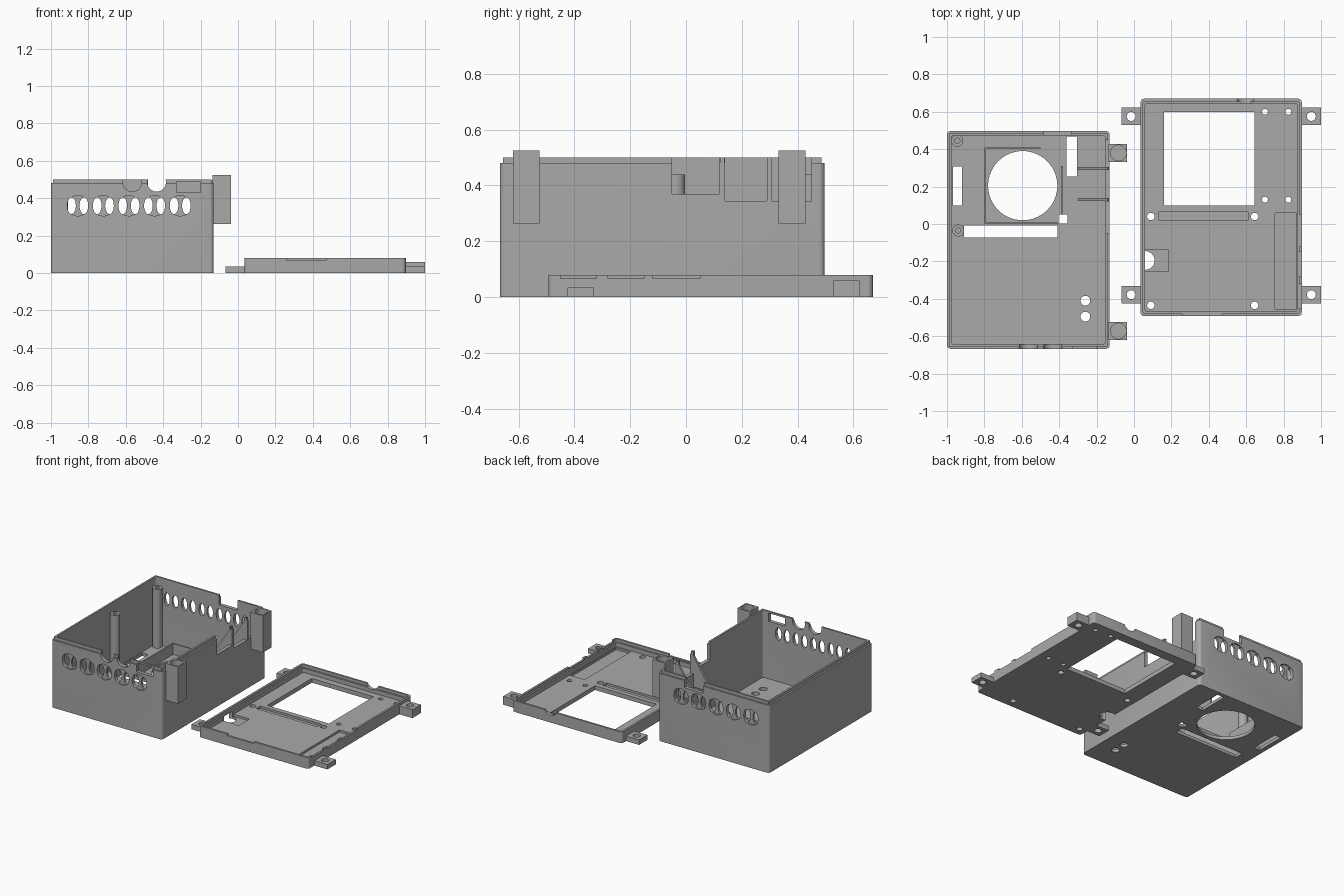
import bpy, bmesh, math
from mathutils import Matrix, Vector

if "Cube" in bpy.data.objects:
    bpy.data.objects.remove(bpy.data.objects["Cube"])

mat = bpy.data.materials.new("mid grey plastic")
mat.diffuse_color = (0.40, 0.40, 0.40, 1)
mat.use_nodes = True
mat.node_tree.nodes["Principled BSDF"].inputs["Base Color"].default_value = mat.diffuse_color


def block(bm, x0, x1, y0, y1, z0, z1, r=0):
    """Box by its limits, with optional rounded vertical edges."""
    m = Matrix.Translation(((x0 + x1) / 2, (y0 + y1) / 2, (z0 + z1) / 2)) @ \
        Matrix.Diagonal((x1 - x0, y1 - y0, z1 - z0, 1))
    vs = bmesh.ops.create_cube(bm, size=1, matrix=m)["verts"]
    if r:
        es = {e for v in vs for e in v.link_edges
              if abs(e.verts[0].co.z - e.verts[1].co.z) > 1e-4}
        bmesh.ops.bevel(bm, geom=list(es), offset=r, segments=4, profile=0.5, affect='EDGES')


def rod(bm, x, y, z0, z1, r, n=32):
    bmesh.ops.create_cone(bm, cap_ends=True, segments=n, radius1=r, radius2=r,
                          depth=z1 - z0, matrix=Matrix.Translation((x, y, (z0 + z1) / 2)))


def rod_y(bm, x, z, y0, y1, rx, rz, n=24):
    """Elliptical cylinder lying along y."""
    m = Matrix.Translation((x, (y0 + y1) / 2, z)) @ Matrix.Diagonal((rx, 1, rz, 1)) @ \
        Matrix.Rotation(math.pi / 2, 4, 'X')
    bmesh.ops.create_cone(bm, cap_ends=True, segments=n, radius1=1, radius2=1,
                          depth=y1 - y0, matrix=m)


def make(name, build):
    bm = bmesh.new()
    build(bm)
    me = bpy.data.meshes.new(name)
    bm.to_mesh(me)
    bm.free()
    ob = bpy.data.objects.new(name, me)
    ob.data.materials.append(mat)
    bpy.context.collection.objects.link(ob)
    return ob


def cut(ob, build):
    """Subtract everything drawn by build from ob."""
    tool = make("cutter", build)
    mod = ob.modifiers.new("cut", 'BOOLEAN')
    mod.operation, mod.solver, mod.object, mod.use_self = 'DIFFERENCE', 'EXACT', tool, True
    bpy.context.view_layer.objects.active = ob
    bpy.ops.object.modifier_apply(modifier=mod.name)
    bpy.data.objects.remove(tool)


def smooth(ob):
    bpy.ops.object.select_all(action='DESELECT')
    ob.select_set(True)
    bpy.context.view_layer.objects.active = ob
    bpy.ops.object.shade_smooth_by_angle(angle=math.radians(30))


# ---- deep box: shell, stepped lip
X0, X1, Y0, Y1 = -1.0, -0.13, -0.667, 0.497
box = make("box_shell", lambda b: block(b, X0, X1, Y0, Y1, 0, 0.5, 0.02))
cut(box, lambda b: block(b, X0 + .025, X1 - .025, Y0 + .025, Y1 - .025, .022, .7, 0.01))


def lip_ring(b):
    block(b, X0 - .1, X0 + .012, Y0 - .1, Y1 + .1, .48, .6)
    block(b, X1 - .012, X1 + .1, Y0 - .1, Y1 + .1, .48, .6)
    block(b, X0 - .1, X1 + .1, Y0 - .1, Y0 + .012, .48, .6)
    block(b, X0 - .1, X1 + .1, Y1 - .012, Y1 + .1, .48, .6)


cut(box, lip_ring)


# round vent recesses on the front and back walls, then paired openings
def vent_recesses(b):
    for k in range(5):
        x = -0.857 + .137 * k
        rod_y(b, x, .36, Y0 - .1, Y0 + .010, .055, .055)
        rod_y(b, x, .36, Y1 - .010, Y1 + .1, .055, .055)


def vent_openings(b):
    for k in range(5):
        for s in (-.033, .033):
            rod_y(b, -0.857 + .137 * k + s, .36, Y0 - .1, Y1 + .1, .023, .045)


def wall_notches(b):
    rod_y(b, -.565, .485, Y0 - .1, Y0 + .1, .05, .05)
    rod_y(b, -.435, .485, Y0 - .1, Y0 + .1, .05, .05)
    block(b, -.33, -.2, Y0 - .1, Y0 + .1, .43, .488)
    block(b, -.48, -.335, Y1 - .1, Y1 + .1, .43, .6)
    for y0, y1, z in ((-.05, .12, .37), (.14, .29, .345), (.305, .45, .345)):
        block(b, X1 - .06, X1 + .05, y0, y1, z, .6)


def floor_holes(b):
    rod(b, -.595, .205, -.1, .1, .185, 64)
    block(b, -.91, -.41, -.072, -.008, -.1, .1)
    block(b, -.36, -.305, .254, .468, -.1, .1)
    block(b, -.968, -.92, .10, .307, -.1, .1)
    block(b, -.405, -.355, .003, .05, -.1, .1)
    rod(b, -.26, -.41, -.1, .1, .026)
    rod(b, -.26, -.495, -.1, .1, .026)


for f in (vent_recesses, vent_openings, wall_notches, floor_holes):
    cut(box, f)
smooth(box)


# fan frame walls on the floor
def fan_frame(b):
    block(b, -.80, -.79, .01, .41, .02, .10)
    block(b, -.80, -.50, .40, .41, .02, .10)
    block(b, -.80, -.41, 0, .01, .02, .05)
    block(b, -.39, -.38, .055, .31, .02, .10)


make("fan_frame", fan_frame)

# screw posts
for i, (x, y) in enumerate(((-.945, .445), (-.94, -.035))):
    post = make("screw_post_%d" % i, lambda b: rod(b, x, y, .02, .44, .032))
    cut(post, lambda b: rod(b, x, y, .34, .6, .014, 16))
    smooth(post)


# triangular fins behind the connector openings
def fin(b, y):
    for dy in (-.008, .008):
        for p in ((-.135, .5), (-.135, .25), (-.30, .25)):
            b.verts.new(Vector((p[0], y + dy, p[1])))
    b.verts.ensure_lookup_table()
    v = b.verts
    for f in ((0, 1, 2), (5, 4, 3), (0, 3, 4, 1), (1, 4, 5, 2), (2, 5, 3, 0)):
        b.faces.new([v[i] for i in f])
    bmesh.ops.recalc_face_normals(b, faces=b.faces)


make("port_fin_lower", lambda b: fin(b, .13))
make("port_fin_upper", lambda b: fin(b, .298))

# screw lugs on the box
for n, y in (("front", -.572), ("back", .38)):
    lug = make("box_lug_" + n, lambda b: block(b, -.135, -.037, y - .048, y + .048, .263, .525))
    cut(lug, lambda b: rod(b, -.083, y, .42, .7, .042))
    smooth(lug)

# ---- flat lid: tray with stepped rim
LX0, LX1, LY0, LY1 = .035, .897, -.493, .67
lid = make("lid_tray", lambda b: block(b, LX0, LX1, LY0, LY1, 0, .08, .02))
cut(lid, lambda b: block(b, LX0 + .025, LX1 - .025, LY0 + .025, LY1 - .025, .03, .2, .01))
cut(lid, lambda b: block(b, LX0 + .014, LX1 - .014, LY0 + .014, LY1 - .014, .06, .2, .012))


def lid_holes(b):
    block(b, .16, .645, .10, .60, -.1, .2)
    for x in (.70, .825):
        for y in (.13, .60):
            rod(b, x, y, -.1, .2, .016, 20)
    for x in (.09, .645):
        for y in (.04, -.435):
            rod(b, x, y, -.1, .2, .02, 20)


def lid_pockets(b):
    block(b, .13, .61, .02, .065, .015, .2)
    block(b, .755, .868, -.455, .06, .015, .2)
    block(b, .06, .185, -.255, -.135, .015, .055)


def rim_notches(b):
    block(b, .26, .47, LY0 - .1, LY0 + .04, .068, .2)
    rod_y(b, .595, .1, LY1 - .04, LY1 + .1, .05, .05)
    for y0, y1 in ((-.45, -.32), (-.28, -.15), (-.12, .05)):
        block(b, LX1 - .04, LX1 + .1, y0, y1, .067, .2)


for f in (lid_holes, lid_pockets, rim_notches):
    cut(lid, f)
cut(lid, lambda b: rod(b, .0605, -.195, -.1, .055, .05))
smooth(lid)

# lid lugs: left pair, right pair (the back right one is taller)
for n, x, y, h in (("left_front", -.015, -.378, .035), ("left_back", -.015, .575, .035),
                   ("right_front", .948, -.378, .035), ("right_back", .948, .575, .06)):
    tab = make("lid_lug_" + n, lambda b: block(b, x - .052, x + .052, y - .047, y + .047, 0, h))
    cut(tab, lambda b: rod(b, x, y, -.1, .2, .024, 24))
    smooth(tab)
